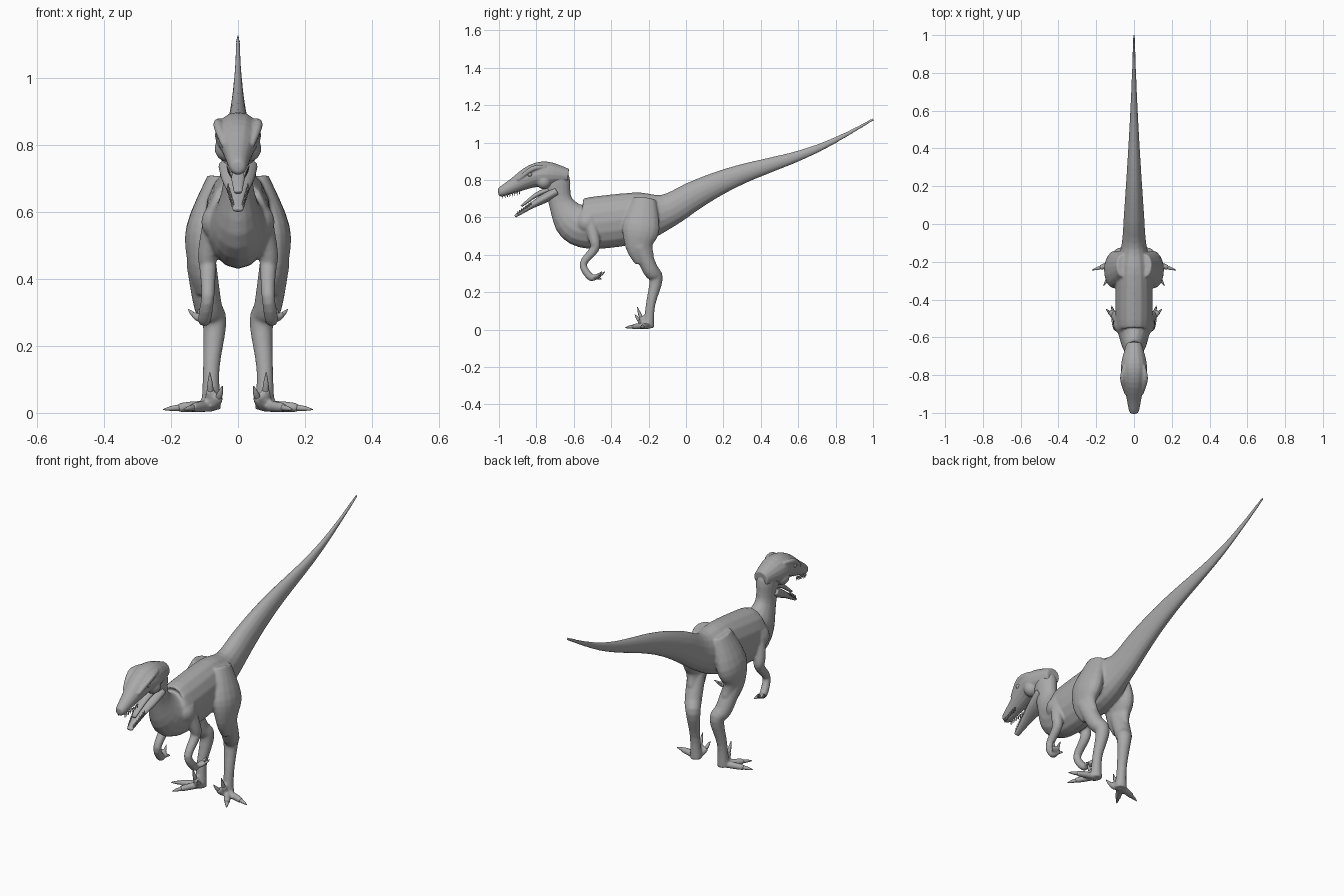
import bpy, bmesh, math
from mathutils import Vector, Matrix

if "Cube" in bpy.data.objects:
    bpy.data.objects.remove(bpy.data.objects["Cube"])

hide = bpy.data.materials.new("grey hide")
hide.use_nodes = True
hide.diffuse_color = (0.4, 0.4, 0.4, 1)
hide.node_tree.nodes["Principled BSDF"].inputs["Base Color"].default_value = hide.diffuse_color


def smooth_path(rings, steps):
    """Catmull-Rom curve through rings of (x, y, z, radius)."""
    points = [Vector(ring) for ring in rings]
    points = [points[0]] + points + [points[-1]]
    path = []
    for before, start, end, after in zip(points, points[1:], points[2:], points[3:]):
        leave, arrive = (end - before) / 2, (after - start) / 2
        for step in range(steps):
            t = step / steps
            ease = t * t * (3 - 2 * t)
            path.append(start.lerp(end, ease) + leave * (t * (1 - t) ** 2)
                        - arrive * (t * t * (1 - t)))
    return path + [points[-1]]


def loft(bm, rings, width=1, both=False, sides=16, steps=4):
    """Tube through rings; width scales it sideways, both adds its mirror image."""
    path = smooth_path(rings, steps)
    for sign in ((1, -1) if both else (1,)):
        loops = []
        for index, ring in enumerate(path):
            before, after = path[max(index - 1, 0)], path[min(index + 1, len(path) - 1)]
            along = (after.xyz - before.xyz).normalized()
            side = (Vector((1, 0, 0)) - along * along.x).normalized()
            across = along.cross(side)
            loop = []
            for corner in range(sides):
                angle = math.tau * corner / sides
                offset = side * (width * math.cos(angle)) + across * math.sin(angle)
                place = ring.xyz + offset * ring.w
                place.x *= sign
                loop.append(bm.verts.new(place))
            loops.append(loop)
        for low, high in zip(loops, loops[1:]):
            for corner in range(sides):
                following = (corner + 1) % sides
                bm.faces.new((low[corner], low[following], high[following], high[corner]))
        bm.faces.new(loops[0])
        bm.faces.new(loops[-1])


def middle_loft(bm, rings, width=1):
    """Tube in the middle plane, from rings of (y, z, radius)."""
    loft(bm, [(0, *ring) for ring in rings], width)


def ball_pair(bm, x, y, z, radius):
    for sign in (1, -1):
        bmesh.ops.create_uvsphere(bm, u_segments=16, v_segments=10, radius=radius,
                                  matrix=Matrix.Translation((x * sign, y, z)))


def digit(skin, nails, root, thick, angle, length, rise):
    """Toe or finger leaving the root at an angle, curving up or down to a claw."""
    def ring(part, scale):
        reach = part * length
        return (root[0] + reach * math.cos(angle), root[1] + reach * math.sin(angle),
                root[2] + rise * part * part, thick * scale)
    loft(skin, [ring(0, 1), ring(.4, 1), ring(.7, .8)], both=True, sides=12)
    loft(nails, [ring(.6, .6), ring(.8, .5), ring(1, .1)], both=True, sides=8)


def finish(bm, name, voxel=0):
    """Make the object; a voxel size fuses its pieces into one skin."""
    bmesh.ops.recalc_face_normals(bm, faces=bm.faces)
    for face in bm.faces:
        face.smooth = True
    mesh = bpy.data.meshes.new(name)
    bm.to_mesh(mesh)
    bm.free()
    mesh.materials.append(hide)
    part = bpy.data.objects.new(name, mesh)
    bpy.context.scene.collection.objects.link(part)
    if voxel:
        fuse = part.modifiers.new("fuse", "REMESH")
        fuse.mode = "VOXEL"
        fuse.voxel_size = voxel
        fuse.use_smooth_shade = True
        relax = part.modifiers.new("relax", "SMOOTH")
        relax.factor = 0.5
        relax.iterations = 5


# Tail: tapers by a power and rises in a gentle S
body = bmesh.new()
spine = []
for step in range(9):
    t = step / 8
    height = 1.125 - .49 * (t + .05 * math.sin(math.tau * t))
    spine.append((1 - 1.1 * t, height, .008 + .084 * t ** 1.4))
spine[0] = (1.003, 1.125, .008)

# Trunk and neck continue the tail
spine += [(-.25, .6, .135), (-.5, .57, .14), (-.6, .58, .11),
          (-.67, .68, .065), (-.69, .8, .07), (-.7, .85, .05)]
middle_loft(body, spine, width=.7)

# Legs: deep flat thigh, then round shin, ankle and foot
loft(body, [(.06, -.22, .7, .06), (.1, -.24, .55, .1), (.11, -.25, .45, .075),
            (.1, -.22, .37, .055)], width=.55, both=True)
loft(body, [(.11, -.25, .45, .045), (.09, -.19, .32, .042), (.07, -.16, .27, .036),
            (.08, -.19, .13, .025), (.08, -.2, .01, .03)], both=True)

# Arms: shoulder, elbow, wrist and palm
ball_pair(body, .05, -.53, .57, .06)
loft(body, [(.06, -.52, .6, .04), (.09, -.49, .48, .03), (.09, -.49, .43, .025),
            (.09, -.55, .35, .02), (.1, -.51, .28, .02), (.1, -.48, .28, .01)], both=True)

# Two long toes, a raised claw and a spur; then three fingers
claws = bmesh.new()
for angle, length, rise in ((-.3, .15, -.01), (-1, .15, -.01), (-2, .08, .06), (-1.5, .06, .1)):
    digit(body, claws, (.08, -.2, .02), .017, angle, length, rise)
for angle, length, rise in ((.8, .07, .03), (1.3, .07, .03), (1.9, .05, -.01)):
    digit(body, claws, (.1, -.5, .28), .012, angle, length, rise)
finish(body, "body", voxel=.006)
finish(claws, "claws")

# Skull and snout with brow ridges and cheeks
head = bmesh.new()
middle_loft(head, [(-.63, .82, .04), (-.74, .83, .068), (-.82, .82, .062),
                   (-.92, .77, .04), (-.99, .735, .026), (-1.004, .73, .01)])
loft(head, [(.05, -.75, .87, .01), (.06, -.82, .86, .014), (.04, -.9, .8, .01)], both=True)
ball_pair(head, .03, -.76, .79, .04)
finish(head, "head", voxel=.004)

# Open lower jaw and the tongue above it
jaw = bmesh.new()
middle_loft(jaw, [(-.69, .74, .03), (-.76, .7, .025), (-.83, .66, .016), (-.915, .605, .008)],
            width=2)
finish(jaw, "lower_jaw", voxel=.004)
tongue = bmesh.new()
middle_loft(tongue, [(-.73, .75, .015), (-.8, .72, .012), (-.88, .66, .006)], width=2)
finish(tongue, "tongue")

# Teeth rows: gum line from back to front, and tooth length
teeth = bmesh.new()
rows = (((.03, -.89, .74), (.02, -.98, .72), -.02), ((.03, -.83, .665), (.015, -.9, .615), .02))
for back, front, length in rows:
    for index in range(8):
        gum = Vector(back).lerp(Vector(front), index / 7)
        tip = gum + Vector((0, 0, length))
        loft(teeth, [(*gum, .005), (*tip, .001)], both=True, sides=6, steps=1)
finish(teeth, "teeth")

# Eyes under the brows
eyes = bmesh.new()
ball_pair(eyes, .053, -.835, .83, .013)
finish(eyes, "eyes")
